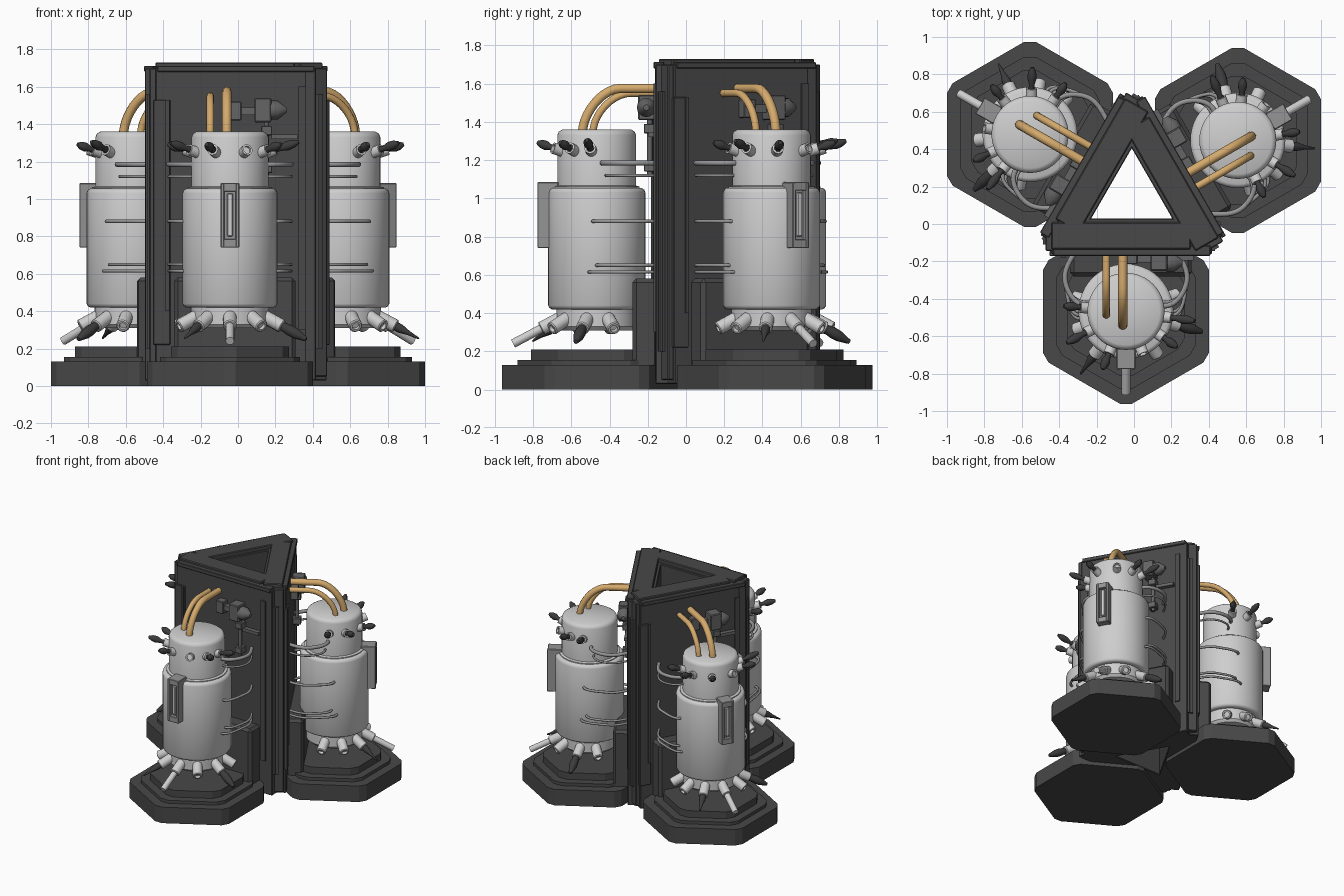
import bpy, bmesh, math
from mathutils import Matrix, Vector

if "Cube" in bpy.data.objects:
    bpy.data.objects.remove(bpy.data.objects["Cube"])

def material(name, c):
    m = bpy.data.materials.new(name)
    m.diffuse_color = (*c, 1)
    m.use_nodes = True
    m.node_tree.nodes["Principled BSDF"].inputs["Base Color"].default_value = m.diffuse_color
    return m

DARK = material("dark_casing", (0.065, 0.065, 0.065))
LIGHT = material("light_metal", (0.62, 0.62, 0.62))
MID = material("mid_grey_metal", (0.30, 0.30, 0.30))
GREY = material("gadget_grey", (0.13, 0.13, 0.13))
BLACK = material("black_knob", (0.045, 0.045, 0.045))
TAN = material("tan_hose", (0.66, 0.40, 0.15))

# Three-fold frames: one for the central tower, one for each outer pod
R = [Matrix.Rotation(math.radians(120 * k), 4, 'Z') for k in range(3)]
WALL = [Matrix.Translation((-0.012, 0.155, 0)) @ r for r in R]
POD = [Matrix.Translation(p) @ r for p, r in
       zip([(-0.043, -0.467, 0), (0.555, 0.447, 0), (-0.556, 0.479, 0)], R)]

def place(name, mesh, mat, frames, local=Matrix()):
    mesh.materials.clear()
    mesh.materials.append(mat)
    for m in frames:
        ob = bpy.data.objects.new(name, mesh)
        ob.matrix_world = m @ local
        bpy.context.collection.objects.link(ob)

def finish(bm, name, smooth):
    bmesh.ops.recalc_face_normals(bm, faces=bm.faces)
    me = bpy.data.meshes.new(name)
    bm.to_mesh(me)
    bm.free()
    if smooth:
        for p in me.polygons:
            p.use_smooth = True
        me.set_sharp_from_angle(angle=math.radians(40))
    return me

def box(name, x, y, z, mat, frames, bevel=0.0):
    bm = bmesh.new()
    bmesh.ops.create_cube(bm, size=1)
    for v in bm.verts:
        v.co = [a + (b - a) * (c + 0.5) for (a, b), c in zip((x, y, z), v.co)]
    if bevel:
        bmesh.ops.bevel(bm, geom=bm.edges[:], offset=bevel, segments=1, affect='EDGES')
    place(name, finish(bm, name, False), mat, frames)

def lathe(name, profile, mat, frames, local=Matrix(), n=24):
    bm = bmesh.new()
    vs = [bm.verts.new((r, 0, z)) for r, z in profile]
    es = [bm.edges.new(p) for p in zip(vs, vs[1:])]
    bmesh.ops.spin(bm, geom=vs + es, axis=(0, 0, 1), cent=(0, 0, 0),
                   angle=2 * math.pi, steps=n)
    bmesh.ops.remove_doubles(bm, verts=bm.verts, dist=1e-5)
    place(name, finish(bm, name, True), mat, frames, local)

def tube(name, pts, r, mat, frames):
    cu = bpy.data.curves.new(name, 'CURVE')
    cu.dimensions = '3D'
    cu.bevel_depth, cu.bevel_resolution, cu.use_fill_caps = r, 3, True
    s = cu.splines.new('BEZIER')
    s.resolution_u = 10
    s.bezier_points.add(len(pts) - 1)
    for b, (co, d) in zip(s.bezier_points, pts):
        b.co = co
        b.handle_left, b.handle_right = Vector(co) - Vector(d), Vector(co) + Vector(d)
    tmp = bpy.data.objects.new(name + "_path", cu)
    me = bpy.data.meshes.new_from_object(tmp)
    bpy.data.objects.remove(tmp)
    for p in me.polygons:
        p.use_smooth = True
    me.set_sharp_from_angle(angle=math.radians(50))
    place(name, me, mat, frames)

def hex_tier(name, apothem, z0, z1, cut):
    bm = bmesh.new()
    rad = apothem / math.cos(math.pi / 6)
    corners = [Vector((rad * math.sin(i * math.pi / 3), rad * math.cos(i * math.pi / 3), z0))
               for i in range(6)]
    vs = []
    for i, c in enumerate(corners):
        for o in (corners[i - 1], corners[(i + 1) % 6]):
            vs.append(bm.verts.new(c + (o - c).normalized() * cut))
    f = bm.faces.new(vs)
    top = bmesh.ops.extrude_face_region(bm, geom=[f])["geom"]
    bmesh.ops.translate(bm, vec=(0, 0, z1 - z0),
                        verts=[g for g in top if isinstance(g, bmesh.types.BMVert)])
    place(name, finish(bm, name, False), DARK, POD)

def radial(deg, r, z, down):
    """Frame whose z axis points outward from the pod, tilted down."""
    return (Matrix.Rotation(math.radians(deg), 4, 'Z') @ Matrix.Translation((0, -r, z))
            @ Matrix.Rotation(math.radians(90 + down), 4, 'X'))

# --- stepped hexagonal bases ---
hex_tier("base_lower", 0.444, 0.0, 0.13, 0.035)
hex_tier("base_middle", 0.375, 0.13, 0.155, 0.04)
hex_tier("base_upper", 0.315, 0.155, 0.21, 0.04)

# --- triangular tower of three wall slabs, with end plates, ribs and top beams ---
box("tower_wall", (-0.43, 0.43), (-0.315, -0.125), (0.03, 1.70), DARK, WALL, 0.005)
box("wall_end_plate", (-0.46, -0.42), (-0.30, -0.16), (0.05, 1.70), DARK, WALL, 0.005)
box("wall_end_strip", (-0.475, -0.45), (-0.265, -0.195), (0.2, 1.56), DARK, WALL)
box("wall_end_strip_right", (0.42, 0.445), (-0.30, -0.22), (0.2, 1.56), DARK, WALL)
box("wall_rib_plate", (-0.44, -0.35), (-0.327, -0.30), (0.22, 1.53), DARK, WALL, 0.004)
box("wall_rib", (-0.375, -0.355), (-0.337, -0.31), (0.4, 1.53), DARK, WALL)
box("wall_rib_right", (0.335, 0.375), (-0.325, -0.31), (0.3, 1.6), DARK, WALL)
box("top_beam", (-0.43, 0.315), (-0.29, -0.145), (1.69, 1.73), DARK, WALL, 0.006)
box("top_lip", (-0.42, 0.42), (-0.325, -0.27), (1.68, 1.712), DARK, WALL, 0.004)
box("lower_wall_box", (-0.33, 0.32), (-0.435, -0.30), (0.05, 0.58), DARK, WALL, 0.02)

# --- pod canister ---
lathe("pod_body", [(0, .31), (.19, .31), (.21, .33), (.21, .42), (.235, .42), (.247, .427),
                   (.254, .44), (.254, 1.03), (.249, 1.045), (.235, 1.055), (.206, 1.055),
                   (.206, 1.33), (.199, 1.348), (.18, 1.36), (0, 1.36)], LIGHT, POD, n=48)
lathe("pod_collar", [(.2, 1.04), (.225, 1.04), (.225, 1.062), (.2, 1.068)], LIGHT, POD, n=48)

# handle frame on the outer face of the pod
for s in (-1, 1):
    box("handle_side", sorted((s * 0.03, s * 0.05)), (-0.31, -0.20), (0.74, 1.085), MID, POD, 0.004)
for z in (0.74, 1.04):
    box("handle_end", (-0.045, 0.045), (-0.308, -0.20), (z, z + 0.045), MID, POD, 0.003)
box("handle_back", (-0.04, 0.04), (-0.28, -0.20), (0.75, 1.07), MID, POD)
box("handle_grip", (-0.015, 0.015), (-0.30, -0.27), (0.80, 1.03), LIGHT, POD, 0.005)

# lower ring of angled nozzles
for a in (-105, -70, -36, 0, 36, 75, 108):
    lathe("lower_nozzle", [(0, 0), (.036, 0), (.036, .115), (.03, .12), (.02, .12), (.02, .10),
                           (0, .10)], LIGHT, POD, radial(a, .185, .375, 28), 18)
lathe("drain_tube", [(0, 0), (.023, 0), (.023, .28), (0, .28)], LIGHT, POD,
      radial(0, .19, .372, 28), 16)
lathe("lower_plug", [(0, 0), (.022, 0), (.03, .06), (.028, .10), (.012, .16), (0, .165)],
      BLACK, POD, radial(75, .28, .325, 28), 16)
lathe("lower_spike", [(0, 0), (.024, 0), (.024, .04), (.012, .09), (.005, .15), (0, .155)],
      BLACK, POD, radial(-36, .28, .325, 28), 16)

# upper ring of studs, most holding a dark knob
for a in (-95, -62, -22, 22, 55, 82):
    lathe("upper_stud", [(0, 0), (.03, 0), (.03, .06), (.02, .06), (.02, .045), (0, .045)],
          LIGHT, POD, radial(a, .19, 1.245, -18), 16)
for a, k in ((-95, .8), (-62, 1), (-22, .8), (55, .8), (82, 1.1)):
    lathe("upper_knob", [(0, 0), (.018, 0), (.014, .03 * k), (.025, .07 * k), (.022, .10 * k),
                         (.01, .13 * k), (0, .132 * k)], BLACK, POD,
          radial(a, .235, 1.26, -18), 16)

# tan hoses arching from the pod top to the wall
for x, y, z, r in ((-0.105, -0.02, 1.55, 0.02), (-0.017, -0.075, 1.575, 0.025)):
    tube("tan_hose", [((x, y, 1.34), (0, 0, 0.10)), ((x, y + 0.2, z), (0, 0.10, 0)),
                      ((x, 0.33, z), (0, 0.05, 0))], r, TAN, POD)

# thin side tubes from pod to wall
for s in (-1, 1):
    for z, r, y, x in ((1.185, .014, .03, .195), (1.12, .008, .05, .195), (.88, .010, -.02, .24),
                       (.65, .009, .0, .24), (.615, .009, -.04, .24)):
        tube("side_tube", [((s * x, y, z), (s * .07, -.01, 0)),
                           ((s * .325, .16, z), (s * .01, .06, 0)),
                           ((s * .27, .32, z), (-s * .03, .05, 0))], r, MID, POD)

# --- valve gadgets on each wall ---
box("valve_block_left", (-0.04, 0.03), (-0.37, -0.31), (1.42, 1.52), GREY, WALL, 0.005)
box("valve_neck", (0.02, 0.12), (-0.36, -0.32), (1.45, 1.49), GREY, WALL)
box("valve_block_main", (0.10, 0.19), (-0.405, -0.31), (1.41, 1.54), GREY, WALL, 0.006)
lathe("valve_nose", [(0, 0), (.05, 0), (.05, .04), (.015, .085), (0, .085)], GREY, WALL,
      Matrix.Translation((0.185, -0.362, 1.475)) @ Matrix.Rotation(math.pi / 2, 4, 'Y'), 16)
lathe("valve_pipe", [(0, 1.12), (.014, 1.12), (.014, 1.42), (0, 1.42)], GREY, WALL,
      Matrix.Translation((0.165, -0.345, 0)), 12)
for z in (1.14, 1.34):
    box("pipe_bracket", (0.135, 0.195), (-0.375, -0.31), (z, z + 0.05), GREY, WALL, 0.004)
box("bracket_arm", (0.19, 0.33), (-0.35, -0.31), (1.32, 1.345), GREY, WALL)
